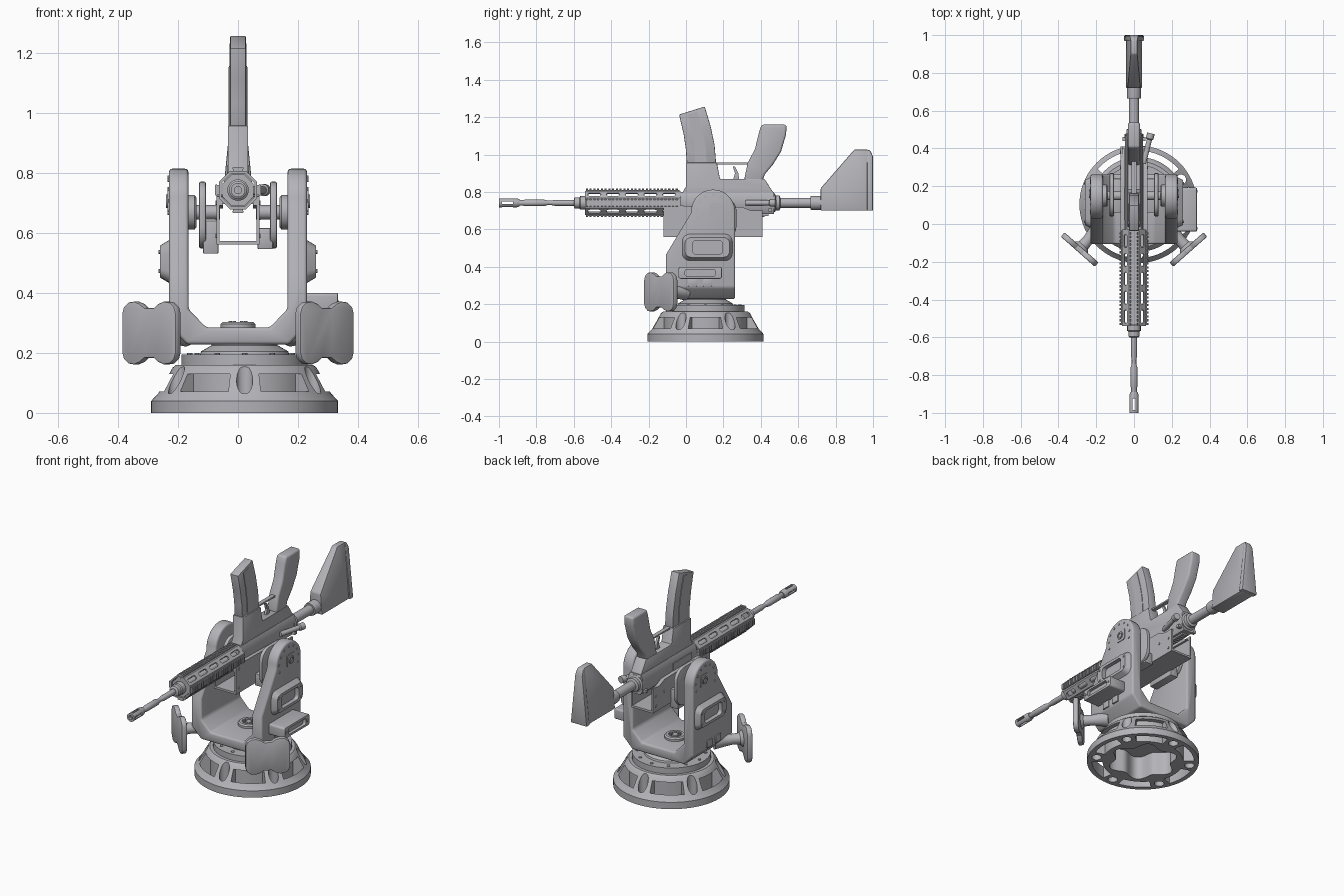
import bpy, bmesh, math
from mathutils import Matrix, Vector

cube = bpy.data.objects.get("Cube")
if cube:
    bpy.data.objects.remove(cube, do_unlink=True)

COL = (0.45, 0.45, 0.48, 1)
MAT = bpy.data.materials.new("gunmetal_grey")
MAT.use_nodes = True
MAT.diffuse_color = COL
MAT.node_tree.nodes["Principled BSDF"].inputs["Base Color"].default_value = COL
parts = []
TAU = 2 * math.pi


def make(name, bm):
    bmesh.ops.recalc_face_normals(bm, faces=bm.faces)
    me = bpy.data.meshes.new(name)
    bm.to_mesh(me)
    bm.free()
    me.materials.append(MAT)
    ob = bpy.data.objects.new(name, me)
    bpy.context.collection.objects.link(ob)
    parts.append(ob)
    return ob


def place(axis, a, b, h):
    return {"x": (h, a, b), "y": (a, h, b), "z": (a, b, h)}[axis]


def prism(name, pts, axis, lo, hi):
    bm = bmesh.new()
    ends = [[bm.verts.new(place(axis, a, b, h)) for a, b in pts] for h in (lo, hi)]
    for e in ends:
        bm.faces.new(e)
    for i in range(len(pts)):
        j = (i + 1) % len(pts)
        bm.faces.new((ends[0][i], ends[0][j], ends[1][j], ends[1][i]))
    return make(name, bm)


def lathe(name, prof, axis, c=(0, 0), seg=32, turn=0.0, closed=False):
    bm = bmesh.new()
    rings = [[bm.verts.new(place(axis, c[0] + r * math.cos(TAU * i / seg + turn),
                                 c[1] + r * math.sin(TAU * i / seg + turn), h))
              for i in range(seg)] for r, h in prof]
    n = len(rings)
    for k in range(n if closed else n - 1):
        p, q = rings[k], rings[(k + 1) % n]
        for i in range(seg):
            j = (i + 1) % seg
            bm.faces.new((p[i], p[j], q[j], q[i]))
    if not closed:
        bm.faces.new(rings[0])
        bm.faces.new(rings[-1])
    return make(name, bm)


def box(name, x0, x1, y0, y1, z0, z1):
    return prism(name, [(x0, y0), (x1, y0), (x1, y1), (x0, y1)], "z", z0, z1)


def rrect(a0, a1, b0, b1, r, n=5):
    out = []
    for k, (a, b) in enumerate([(a1 - r, b1 - r), (a0 + r, b1 - r), (a0 + r, b0 + r), (a1 - r, b0 + r)]):
        out += [(a + r * math.cos(math.pi / 2 * (k + i / n)), b + r * math.sin(math.pi / 2 * (k + i / n)))
                for i in range(n + 1)]
    return out


def bake(ob):
    bpy.context.view_layer.update()
    me = bpy.data.meshes.new_from_object(ob.evaluated_get(bpy.context.evaluated_depsgraph_get()))
    ob.modifiers.clear()
    ob.data = me


def boolean(ob, cutters, op="DIFFERENCE"):
    for c in cutters:
        m = ob.modifiers.new("cut", "BOOLEAN")
        m.operation, m.solver, m.object = op, "EXACT", c
    bake(ob)
    for c in cutters:
        parts.remove(c)
        bpy.data.objects.remove(c, do_unlink=True)
    return ob


def bevel(ob, w, seg=2, ang=35):
    m = ob.modifiers.new("bevel", "BEVEL")
    m.width, m.segments, m.limit_method, m.angle_limit = w, seg, "ANGLE", math.radians(ang)
    return ob


# Base: cone with alternating windows and round holes, lobed hollow underneath
BC = (0.022, 0.104)
base = lathe("base", [(.311, 0), (.311, .04), (.287, .066), (.24, .15), (.228, .16), (.21, .16), (.21, .195)],
             "z", BC, 72)
cuts = [prism("cavity", [(BC[0] + (.175 + .022 * math.cos(6 * t)) * math.cos(t),
                          BC[1] + (.175 + .022 * math.cos(6 * t)) * math.sin(t))
                         for t in [TAU * i / 72 for i in range(72)]], "z", -.1, .14)]
for k in range(6):
    a = math.radians(60 * k - 90)
    cuts.append(lathe("hole", [(.027, -.1), (.027, .25)], "z",
                      (BC[0] + .262 * math.cos(a), BC[1] + .262 * math.sin(a)), 20))
    arc = [a + math.radians(30 + 19 * (i / 5 - 1)) for i in range(11)]
    ring = [(.284, t) for t in arc] + [(.225, t) for t in reversed(arc)]
    cuts.append(prism("window", [(BC[0] + r * math.cos(t), BC[1] + r * math.sin(t)) for r, t in ring],
                      "z", -.1, .13))
boolean(base, cuts)
lathe("neck", [(.15, .19), (.145, .205), (.11, .225), (.11, .24)], "z", BC, 48)
for k in range(12):
    a = TAU * k / 12
    lathe("flange_bolt", [(.009, .19), (.009, .199)], "z",
          (BC[0] + .183 * math.cos(a), BC[1] + .183 * math.sin(a)), 10)

# Yoke: U section crossed with the side outline
yoke = prism("yoke", [(-.23, .29), (-.17, .228), (.17, .228), (.23, .29), (.23, .9), (.165, .9), (.165, .345),
                      (.105, .284), (-.105, .284), (-.165, .345), (-.165, .9), (-.23, .9)], "y", -.3, .5)
side = [(-.107, .2), (.263, .2), (.263, .70)]
side += [(.145 + .118 * math.cos(math.pi * i / 14), .695 + .118 * math.sin(math.pi * i / 14)) for i in range(1, 14)]
side += [(.028, .69), (-.107, .465)]
boolean(yoke, [prism("side_cut", side, "x", -.4, .4)], "INTERSECT")
bevel(yoke, .011, 3)
lathe("floor_disc", [(.058, .28), (.058, .296), (.05, .303), (.036, .303), (.034, .297), (.018, .297), (.016, .303)],
      "z", (0, .1), 32)
for k in range(6):
    a = TAU * k / 6
    lathe("floor_bolt", [(.006, .295), (.006, .306)], "z", (.026 * math.cos(a), .1 + .026 * math.sin(a)), 8)

for s in (-1, 1):
    # Outer framed panel with a recess
    panel = prism("side_panel", rrect(-.022, .25, .43, .578, .04), "x", s * .225, s * .26)
    for v in panel.data.vertices:
        if abs(v.co.x) > .25:
            v.co.y = .114 + (v.co.y - .114) * .87
            v.co.z = .504 + (v.co.z - .504) * .72
    boolean(panel, [prism("recess", rrect(.035, .195, .467, .541, .02), "x", s * .236, s * .3)])
    for y in (.012, .216):
        for z in (.472, .536):
            lathe("panel_bolt", [(.007, s * .25), (.007, s * .264)], "x", (y, z), 10)
    # Pivot plate, bolts and ribs on the arm
    prism("pivot_plate", rrect(.125, .195, .67, .74, .01), "x", s * .225, s * .234)
    lathe("pivot_cap", [(.022, s * .23), (.022, s * .239), (.014, s * .239), (.014, s * .234)], "x", (.16, .705), 20)
    for k in range(9):
        a = math.radians(-20 + 27.5 * k)
        lathe("arm_bolt", [(.006, s * .225), (.006, s * .234)], "x",
              (.145 + .09 * math.cos(a), .695 + .09 * math.sin(a)), 8)
    for y in (.01, .09):
        bevel(box("arm_rib", s * .22, s * .237, y, y + .05, .295, .337), .004)
    # Trunnion: boss, axle, cradle plate and lower block
    lathe("trunnion_boss", [(.058, s * .17), (.058, s * .145), (.05, s * .139)], "x", (.15, .668), 32)
    lathe("trunnion_axle", [(.024, s * .15), (.024, s * .06)], "x", (.15, .668), 24)
    bevel(prism("cradle_plate", rrect(.04, .27, .548, .77, .07), "x", s * .107, s * .13), .006)
    zb, zt = (.53, .64) if s < 0 else (.545, .615)
    bevel(box("cradle_block", s * .065, s * .117, .06, .24, zb, zt), .005)
    # Angled foot pad with a tapered arm
    q = [(.02, .083), (.04, .097), (.065, .105), (.092, .102), (.112, .087), (.12, .065)]
    half = q + [(u, -v) for u, v in reversed(q)]
    turn = Matrix.Translation((s * .288, -.135, .266)) @ Matrix.Rotation(s * math.radians(41.5), 4, "Z")
    pad = prism("foot_pad", half + [(-u, -v) for u, v in half], "y", -.015, .015)
    pad.data.transform(turn)
    bevel(pad, .006)
    arm = lathe("pad_arm", [(.05, .01), (.032, .03), (.029, .07), (.036, .12), (.045, .17)], "y", (0, 0), 24)
    arm.data.transform(turn)

# Protruding equipment box on the left arm
gear = bevel(prism("gear_box", rrect(-.04, .192, .336, .40, .012), "x", .225, .333), .004)
boolean(gear, [prism("gear_recess", rrect(-.005, .157, .35, .386, .012), "x", .315, .4)])
for y in (-.022, .174):
    lathe("gear_bolt", [(.007, .328), (.007, .337)], "x", (y, .368), 10)

# Open cradle channel under the receiver
prism("cradle_channel", [(-.071, .56), (.071, .56), (.071, .70), (.062, .70), (.062, .572), (-.062, .572),
                         (-.062, .70), (-.071, .70)], "y", -.12, .41)
for s in (-1, 1):
    prism("channel_cheek", [(-.12, .69), (.4, .68), (.3, .72), (-.08, .728), (-.12, .72)], "x", s * .05, s * .071)
    for y, z in ((-.09, .70), (-.09, .59), (.30, .65), (.38, .65), (.38, .59)):
        lathe("channel_rivet", [(.008, s * .068), (.008, s * .075)], "x", (y, z), 10)

# Barrel and slotted muzzle
Z = .742
lathe("barrel", [(.015, -.92), (.015, -.87), (.018, -.86), (.018, -.76), (.012, -.74), (.012, -.72), (.016, -.70),
                 (.016, -.60), (.016, 0)], "y", (0, Z), 24)
muzzle = lathe("muzzle", [(.024, -1), (.024, -.905), (.019, -.89), (.012, -.89), (.012, -1)], "y", (0, Z), 24,
               closed=True)
boolean(muzzle, [box("slot_a", -.1, .1, -.985, -.925, Z - .007, Z + .007),
                 box("slot_b", -.007, .007, -.985, -.925, Z - .1, Z + .1)])
lathe("barrel_nut", [(.022, -.60), (.03, -.595), (.03, -.57), (.036, -.565), (.036, -.53)], "y", (0, Z), 16)

# Octagonal handguard with diagonal slots and toothed rails
k8 = math.cos(math.pi / 8)
guard = lathe("handguard", [(.064 / k8, -.54), (.064 / k8, -.03), (.055 / k8, -.03), (.055 / k8, -.54)], "y",
              (0, Z), 8, math.pi / 8, True)
slots = []
for k in range(4):
    for i in range(5):
        c = prism("slot", rrect(-.035, .035, -.012, .012, .011, 3), "x", .04, .09)
        c.data.transform(Matrix.Translation((0, -.49 + .1 * i, Z)) @
                         Matrix.Rotation(math.pi / 4 + k * math.pi / 2, 4, "Y"))
        slots.append(c)
boolean(guard, slots)
lathe("guard_front", [(.056, -.535), (.056, -.525)], "y", (0, Z), 8, math.pi / 8)


def rail(name, y0, y1, angle):
    m = Matrix.Translation((0, 0, Z)) @ Matrix.Rotation(angle, 4, "Y")
    box(name, -.017, .017, y0, y1, .06, .069).data.transform(m)
    for i in range(int((y1 - y0) / .02)):
        y = y0 + .02 * i
        prism(name + "_tooth", [(-.016, .068), (-.02, .072), (-.016, .076), (.016, .076), (.02, .072), (.016, .068)],
              "y", y, y + .011).data.transform(m)


for k in range(4):
    rail("guard_rail", -.535, -.035, k * math.pi / 2)
rail("receiver_rail", -.03, .44, math.pi)

# Receiver, magazine, trigger and grip (mounted inverted)
prism("upper_receiver", [(-.03, .682), (.03, .682), (.047, .71), (.047, .775), (.036, .80), (-.036, .80),
                         (-.047, .775), (-.047, .71)], "y", -.03, .47)
bevel(prism("lower_receiver", [(-.025, .785), (0, .83), (0, .957), (.165, .957), (.182, .87), (.42, .87),
                               (.45, .823), (.476, .785)], "x", -.034, .034), .004)
bevel(prism("magazine", [(.005, .94), (-.001, 1.03), (-.013, 1.11), (-.037, 1.214), (.10, 1.257), (.132, 1.15),
                         (.153, 1.05), (.162, .94)], "x", -.026, .026), .004)
prism("magazine_rib", [(.05, .95), (.045, 1.03), (.034, 1.11), (.01, 1.215), (.06, 1.23), (.088, 1.13),
                       (.105, 1.04), (.11, .95)], "x", -.029, .029)
box("trigger_guard", -.012, .012, .16, .345, .948, .957)
prism("trigger", [(.25, .86), (.285, .86), (.28, .90), (.262, .935), (.25, .937), (.262, .90)], "x", -.007, .007)
bevel(prism("grip", [(.31, .86), (.33, .957), (.368, 1.027), (.39, 1.118), (.404, 1.16), (.538, 1.16),
                     (.535, 1.107), (.508, 1.016), (.465, .947), (.42, .893), (.41, .855)], "x", -.032, .032), .012, 3)
lathe("rear_collar", [(.05, .455), (.05, .475), (.04, .48), (.04, .50), (.027, .505), (.027, .69)], "y", (0, Z), 32)
assist = lathe("forward_assist", [(.014, 0), (.014, .13), (.02, .135), (.02, .165)], "y", (0, 0), 16)
assist.data.transform(Matrix.Translation((.05, .32, Z)) @ Matrix.Rotation(math.radians(-14), 4, "Z"))
box("charging_handle", -.062, .062, .44, .46, .695, .712)
box("bolt_cover", -.052, -.04, .02, .19, .715, .765)

# Tapered shoulder stock and butt plate
lathe("stock_sleeve", [(.036, .665), (.038, .675), (.038, .80)], "y", (0, Z), 24)


def stock(name, pts, low, high):
    ob = prism(name, pts, "x", -1, 1)
    for v in ob.data.vertices:
        v.co.x *= low + (high - low) * (v.co.z - .70) / .33
    bevel(ob, .006)


stock("stock", [(.72, .70), (.72, .82), (.90, 1.027), (.975, 1.027), (.985, .70)], .044, .018)
stock("butt_plate", [(.968, .70), (.968, 1.027), (.985, 1.022), (1, .99), (1, .70)], .053, .020)

# Smooth shading with sharp edges kept
for ob in parts:
    if ob.modifiers:
        bake(ob)
    ob.select_set(True)
bpy.context.view_layer.objects.active = parts[0]
bpy.ops.object.shade_smooth_by_angle(angle=math.radians(32))
